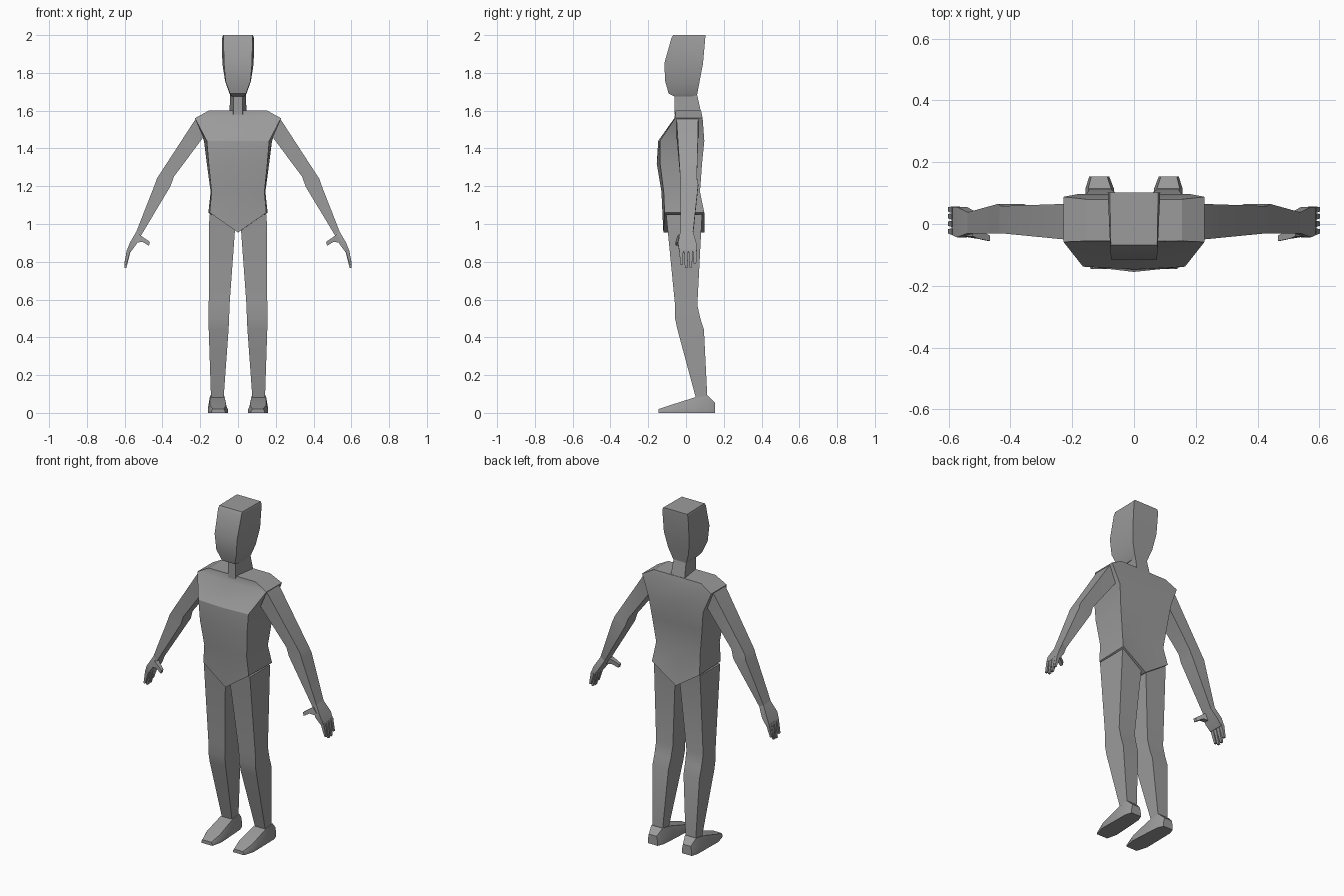
import bpy
import bmesh
from mathutils import Vector
from math import radians

if "Cube" in bpy.data.objects:
    bpy.data.objects.remove(bpy.data.objects["Cube"])

GREY = (0.33, 0.33, 0.33, 1)
grey = bpy.data.materials.new("plain grey")
grey.use_nodes = True
grey.diffuse_color = GREY
grey.node_tree.nodes["Principled BSDF"].inputs["Base Color"].default_value = GREY


def loft(name, rings, mirror=False, cap=True):
    """Skin a row of equal-sized closed rings, optionally mirrored across x."""
    bm = bmesh.new()
    rows = [[bm.verts.new(p) for p in ring] for ring in rings]
    count = len(rows[0])
    for low, high in zip(rows, rows[1:]):
        for i in range(count):
            j = (i + 1) % count
            bm.faces.new((low[i], low[j], high[j], high[i]))
    if cap:
        bm.faces.new(rows[0])
        bm.faces.new(rows[-1])
    else:
        # six-sided ends fold along the centre line
        for row in (rows[0], rows[-1]):
            bm.faces.new(row[:4])
            bm.faces.new([row[3], row[4], row[5], row[0]])
    bmesh.ops.recalc_face_normals(bm, faces=bm.faces)
    mesh = bpy.data.meshes.new(name)
    bm.to_mesh(mesh)
    bm.free()
    mesh.materials.append(grey)
    obj = bpy.data.objects.new(name, mesh)
    bpy.context.collection.objects.link(obj)
    if mirror:
        mod = obj.modifiers.new("mirror", "MIRROR")
        mod.use_mirror_merge = False
    bpy.ops.object.select_all(action="DESELECT")
    obj.select_set(True)
    bpy.context.view_layer.objects.active = obj
    bpy.ops.object.shade_smooth_by_angle(angle=radians(28))
    return obj


def block_ring(z, x_front, x_back, y_front, y_back):
    return [(-x_front, y_front, z), (x_front, y_front, z),
            (x_back, y_back, z), (-x_back, y_back, z)]


def limb_ring(outer, inner, y_front, y_back):
    """Ring set by its outer and inner points in the x-z plane."""
    (xo, zo), (xi, zi) = outer, inner
    return [(xo, y_front, zo), (xo, y_back, zo), (xi, y_back, zi), (xi, y_front, zi)]


# Torso: ridged down the middle, ending in a V at the crotch
def torso_ring(z, z_mid, x_front, x_back, y_mid, y_front, y_back):
    return [(0, y_mid, z_mid), (x_front, y_front, z), (x_back, y_back, z),
            (0, y_back, z_mid), (-x_back, y_back, z), (-x_front, y_front, z)]


loft("torso", [torso_ring(*r) for r in (
    (1.06, 0.955, 0.15, 0.157, -0.12, -0.113, 0.097),
    (1.17, 1.17, 0.14, 0.145, -0.13, -0.118, 0.074),
    (1.32, 1.32, 0.155, 0.165, -0.155, -0.137, 0.085),
    (1.44, 1.44, 0.165, 0.18, -0.147, -0.138, 0.097),
    (1.56, 1.56, 0.228, 0.228, -0.062, -0.058, 0.088),
    (1.6, 1.6, 0.155, 0.155, -0.055, -0.055, 0.08),
)], cap=False)

# Neck and head
loft("neck", [block_ring(*r) for r in (
    (1.58, 0.025, 0.046, -0.06, 0.082),
    (1.71, 0.025, 0.04, -0.06, 0.053),
)])
loft("head", [block_ring(*r) for r in (
    (1.675, 0.033, 0.038, -0.06, 0.057),
    (1.69, 0.042, 0.045, -0.092, 0.06),
    (1.755, 0.066, 0.068, -0.11, 0.072),
    (1.85, 0.074, 0.083, -0.115, 0.09),
    (1.985, 0.077, 0.085, -0.077, 0.102),
    (2.0, 0.075, 0.078, -0.068, 0.102),
)])

# Arms
loft("arms", [limb_ring(*r) for r in (
    ((0.225, 1.555), (0.183, 1.46), -0.05, 0.065),
    ((0.43, 1.24), (0.34, 1.25), -0.03, 0.058),
    ((0.44, 1.21), (0.357, 1.2), -0.03, 0.065),
    ((0.538, 0.96), (0.51, 0.945), -0.03, 0.038),
)], mirror=True)

# Hands, fingers and thumbs
loft("palms", [limb_ring(*r) for r in (
    ((0.538, 0.96), (0.51, 0.945), -0.03, 0.038),
    ((0.573, 0.9), (0.54, 0.89), -0.043, 0.055),
    ((0.59, 0.855), (0.568, 0.852), -0.035, 0.056),
)], mirror=True)
fingers = (("index", -0.024, 0.785), ("middle", 0.001, 0.768),
           ("ring", 0.025, 0.77), ("little", 0.047, 0.79))
for finger, y, tip in fingers:
    loft(finger + "_fingers", [
        limb_ring((0.588, 0.865), (0.568, 0.86), y - 0.011, y + 0.01),
        limb_ring((0.602, tip), (0.591, tip), y - 0.007, y + 0.007),
    ], mirror=True)
loft("thumbs", [limb_ring(*r) for r in (
    ((0.555, 0.9), (0.522, 0.945), -0.04, -0.005),
    ((0.505, 0.905), (0.502, 0.93), -0.048, -0.02),
    ((0.472, 0.885), (0.466, 0.905), -0.055, -0.037),
)], mirror=True)


# Legs
def leg_ring(z, x_in, x_out, y_front, y_back):
    return limb_ring((x_out, z), (x_in, z), y_front, y_back)


loft("legs", [leg_ring(*r) for r in (
    (1.05, 0.01, 0.152, -0.105, 0.085),
    (0.57, 0.045, 0.155, -0.058, 0.06),
    (0.5, 0.047, 0.155, -0.058, 0.076),
    (0.44, 0.05, 0.155, -0.045, 0.095),
    (0.08, 0.076, 0.143, 0.052, 0.113),
)], mirror=True)


# Feet: upright rings from heel to toe
def foot_ring(y, x_in, x_out, top):
    lip = top * 0.4
    inset = (x_out - x_in) * 0.1
    return [(x_in, y, 0), (x_in, y, lip), (x_in + inset, y, top),
            (x_out - inset, y, top), (x_out, y, lip), (x_out, y, 0)]


loft("feet", [foot_ring(*r) for r in (
    (0.153, 0.08, 0.145, 0.055),
    (0.115, 0.065, 0.157, 0.092),
    (0.04, 0.06, 0.158, 0.08),
    (-0.08, 0.053, 0.16, 0.042),
    (-0.145, 0.068, 0.14, 0.02),
)], mirror=True)
